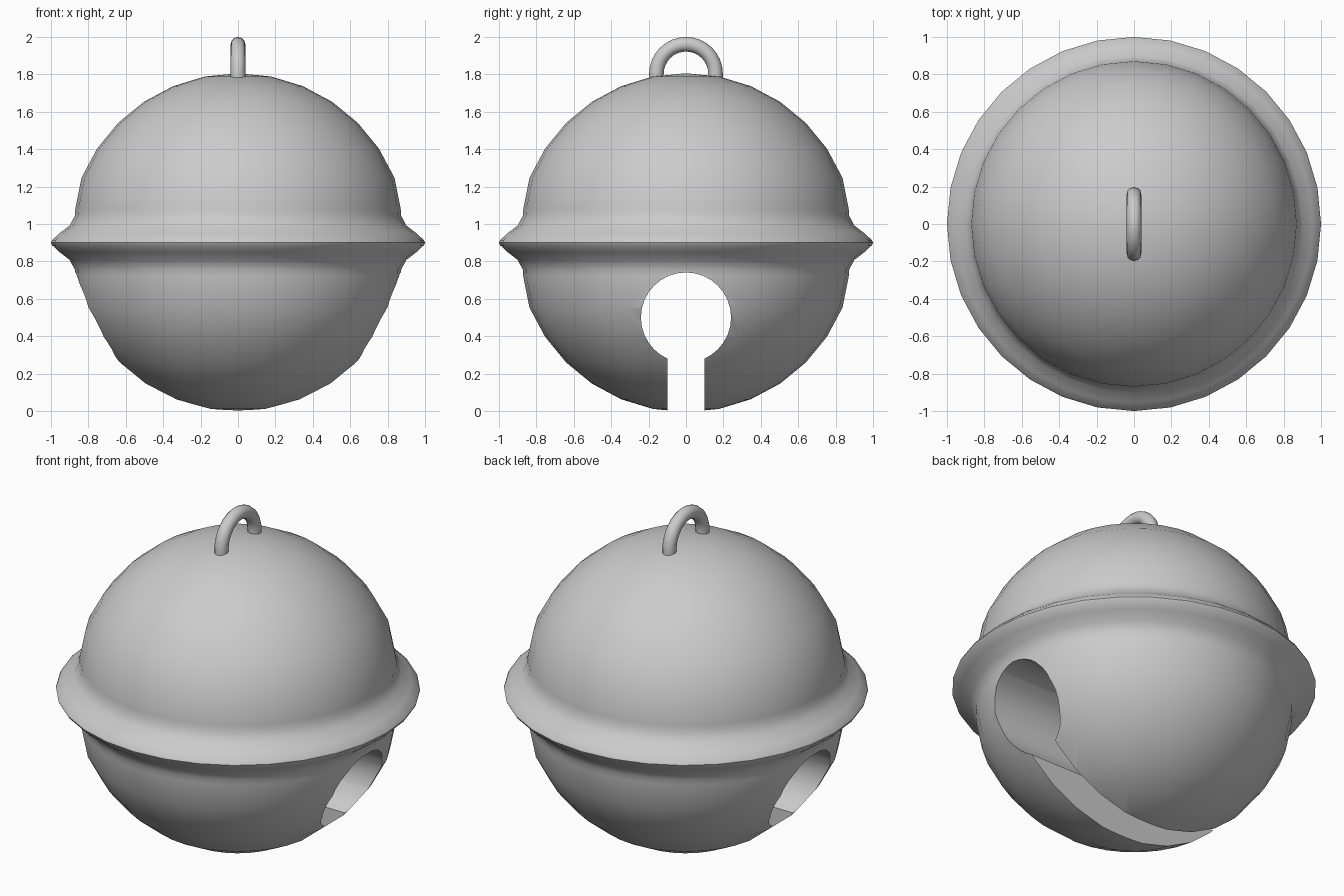
import bpy, bmesh
from math import sin, cos, pi, radians

if "Cube" in bpy.data.objects:
    bpy.data.objects.remove(bpy.data.objects["Cube"])

CZ, R = 0.9, 0.906


def make_object(name, bm):
    bmesh.ops.recalc_face_normals(bm, faces=bm.faces)
    me = bpy.data.meshes.new(name)
    bm.to_mesh(me)
    bm.free()
    ob = bpy.data.objects.new(name, me)
    bpy.context.collection.objects.link(ob)
    return ob


def activate(ob):
    bpy.ops.object.select_all(action='DESELECT')
    ob.select_set(True)
    bpy.context.view_layer.objects.active = ob


# Bell body: solid ball with a flared band, lathed around z
dome = [(R * sin(radians(11.25 * k)), R * cos(radians(11.25 * k))) for k in range(7)]
flare = [(0.87, 0.18), (0.872, 0.145), (0.9, 0.092), (0.955, 0.05), (0.993, 0.014)]
half = dome + flare
profile = half + [(1.0, 0.0)] + [(r, -z) for r, z in reversed(half)]
bm = bmesh.new()
verts = [bm.verts.new((r, 0, CZ + z)) for r, z in profile]
edges = [bm.edges.new(p) for p in zip(verts, verts[1:])]
bmesh.ops.spin(bm, geom=verts + edges, cent=(0, 0, 0), axis=(0, 0, 1),
               angle=2 * pi, steps=32)
bmesh.ops.remove_doubles(bm, verts=bm.verts, dist=1e-4)
body = make_object("bell_body", bm)

# Cutters: round hole and slot running right through along x
bpy.ops.mesh.primitive_cylinder_add(vertices=32, radius=0.241, depth=3,
                                    location=(0, 0, 0.5), rotation=(0, pi / 2, 0))
hole = bpy.context.object
hole.name = "hole_cutter"
bpy.ops.mesh.primitive_cube_add(size=1, location=(0, 0, 0.13))
slot = bpy.context.object
slot.name = "slot_cutter"
slot.scale = (3, 0.2, 0.7)

for cutter in (hole, slot):
    cutter.hide_render = True
    mod = body.modifiers.new("cut", 'BOOLEAN')
    mod.operation = 'DIFFERENCE'
    mod.solver = 'EXACT'
    mod.object = cutter
    activate(body)
    bpy.ops.object.modifier_apply(modifier=mod.name)
for cutter in (hole, slot):
    bpy.data.objects.remove(cutter)
activate(body)
bpy.ops.object.shade_smooth_by_angle(angle=radians(50))

# Hanging loop: half ring with legs sunk into the top
path = [(-0.158, 1.76)]
path += [(-0.158 * cos(pi * k / 16), 1.803 + 0.158 * sin(pi * k / 16)) for k in range(17)]
path += [(0.158, 1.76)]
cu = bpy.data.curves.new("hanging_loop", 'CURVE')
cu.dimensions = '3D'
cu.bevel_depth = 0.039
cu.bevel_resolution = 4
cu.use_fill_caps = True
sp = cu.splines.new('POLY')
sp.points.add(len(path) - 1)
for p, (y, z) in zip(sp.points, path):
    p.co = (0, y, z, 1)
loop = bpy.data.objects.new("hanging_loop", cu)
bpy.context.collection.objects.link(loop)
activate(loop)
bpy.ops.object.convert(target='MESH')
bpy.ops.object.shade_smooth_by_angle(angle=radians(50))
